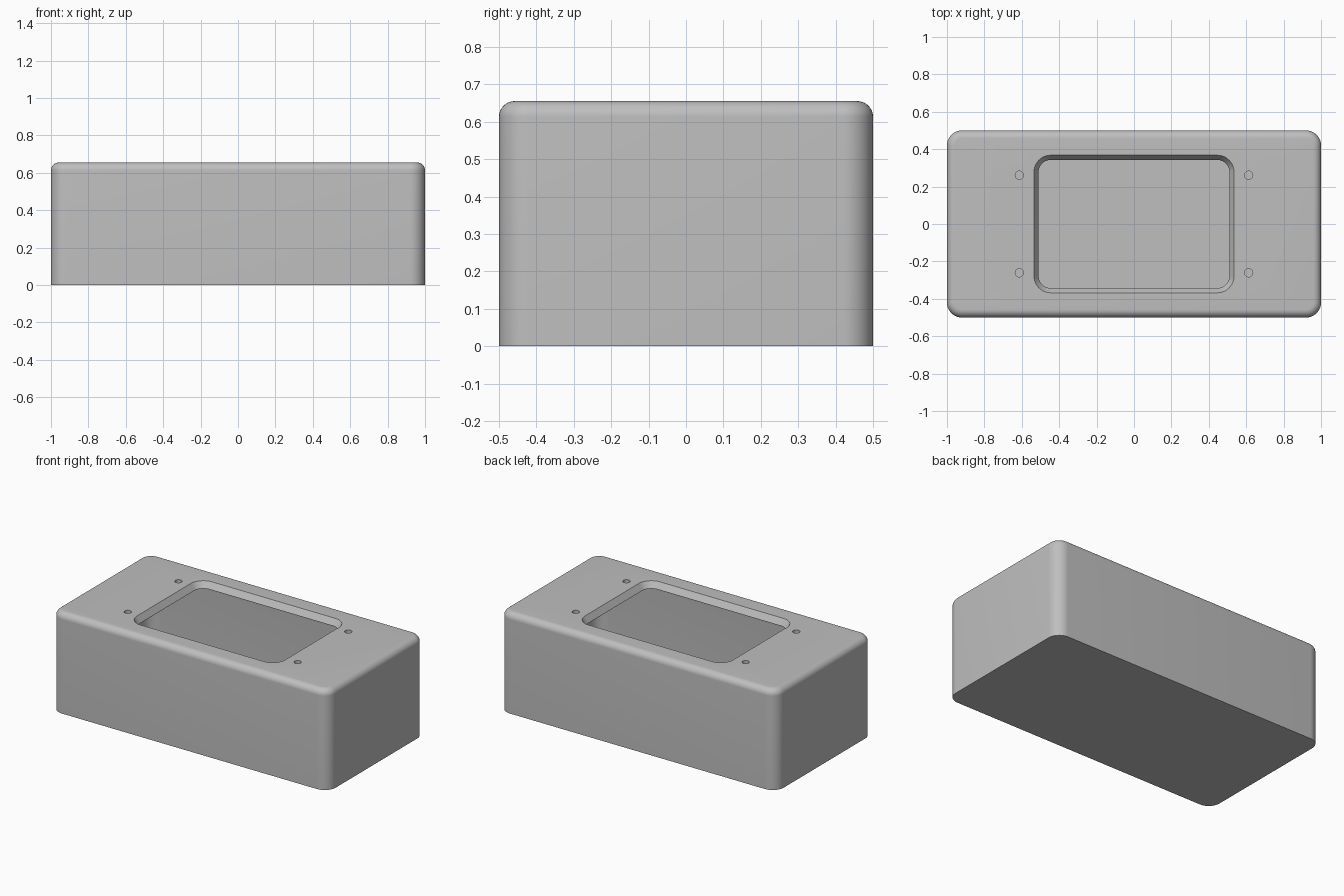
import bpy, bmesh, math

if "Cube" in bpy.data.objects:
    bpy.data.objects.remove(bpy.data.objects["Cube"])

H = 0.655          # total height
WALL = 0.04        # wall thickness
SEG = 10           # segments per rounded corner

grey = bpy.data.materials.new("plain grey")
grey.diffuse_color = (0.52, 0.52, 0.52, 1)
grey.use_nodes = True
grey.node_tree.nodes["Principled BSDF"].inputs["Base Color"].default_value = grey.diffuse_color


def rounded_ring(bm, hx, hy, r, z):
    """Loop of vertices forming a rounded rectangle at height z."""
    ring = []
    for k, (sx, sy) in enumerate([(1, 1), (-1, 1), (-1, -1), (1, -1)]):
        for i in range(SEG + 1):
            a = math.pi / 2 * (k + i / SEG)
            ring.append(bm.verts.new((sx * (hx - r) + r * math.cos(a),
                                      sy * (hy - r) + r * math.sin(a), z)))
    return ring


def loft(name, sections):
    """Closed solid skinned through (hx, hy, radius, z) sections, bottom to top."""
    bm = bmesh.new()
    rings = [rounded_ring(bm, *s) for s in sections]
    for a, b in zip(rings, rings[1:]):
        for i in range(len(a)):
            j = (i + 1) % len(a)
            bm.faces.new((a[i], a[j], b[j], b[i]))
    bm.faces.new(rings[0][::-1])
    bm.faces.new(rings[-1])
    bmesh.ops.recalc_face_normals(bm, faces=bm.faces)
    mesh = bpy.data.meshes.new(name)
    bm.to_mesh(mesh)
    bm.free()
    ob = bpy.data.objects.new(name, mesh)
    mesh.materials.append(grey)
    bpy.context.collection.objects.link(ob)
    return ob


def filleted_box(name, hx, hy, corner, z0, z1, fillet):
    """Rounded box whose top edge has a quarter-round fillet."""
    sections = [(hx, hy, corner, z0)]
    for i in range(SEG + 1):
        a = math.pi / 2 * i / SEG
        inset = fillet * (1 - math.cos(a))
        sections.append((hx - inset, hy - inset, corner - inset,
                         z1 - fillet + fillet * math.sin(a)))
    return loft(name, sections)


# Outer body and the hollow inside it
case = filleted_box("enclosure", 1.0, 0.5, 0.08, 0, H, 0.042)
cutters = [filleted_box("cavity_cutter", 1 - WALL, 0.5 - WALL, 0.08,
                        WALL, H - WALL, 0.076)]

# Window in the top with sloped sides
cutters.append(loft("window_cutter", [
    (0.51, 0.343, 0.065, H - 0.12),
    (0.51, 0.343, 0.065, H - 0.038),
    (0.535, 0.368, 0.09, H),
    (0.548, 0.381, 0.103, H + 0.02)]))

# Four screw holes around the window
for sx in (-1, 1):
    for sy in (-1, 1):
        bpy.ops.mesh.primitive_cylinder_add(
            vertices=32, radius=0.022, depth=0.16,
            location=(sx * 0.613, sy * 0.261, H))
        hole = bpy.context.object
        hole.name = "screw_hole_cutter"
        hole.data.materials.append(grey)
        cutters.append(hole)

# Cut everything out of the body
for c in cutters:
    mod = case.modifiers.new("cut_" + c.name, 'BOOLEAN')
    mod.object = c
    mod.operation = 'DIFFERENCE'
    mod.solver = 'EXACT'
bpy.ops.object.select_all(action='DESELECT')
case.select_set(True)
bpy.context.view_layer.objects.active = case
for m in list(case.modifiers):
    bpy.ops.object.modifier_apply(modifier=m.name)
for c in cutters:
    bpy.data.objects.remove(c, do_unlink=True)

# Smooth fillets, crisp edges
bpy.ops.object.shade_smooth_by_angle(angle=math.radians(25))
